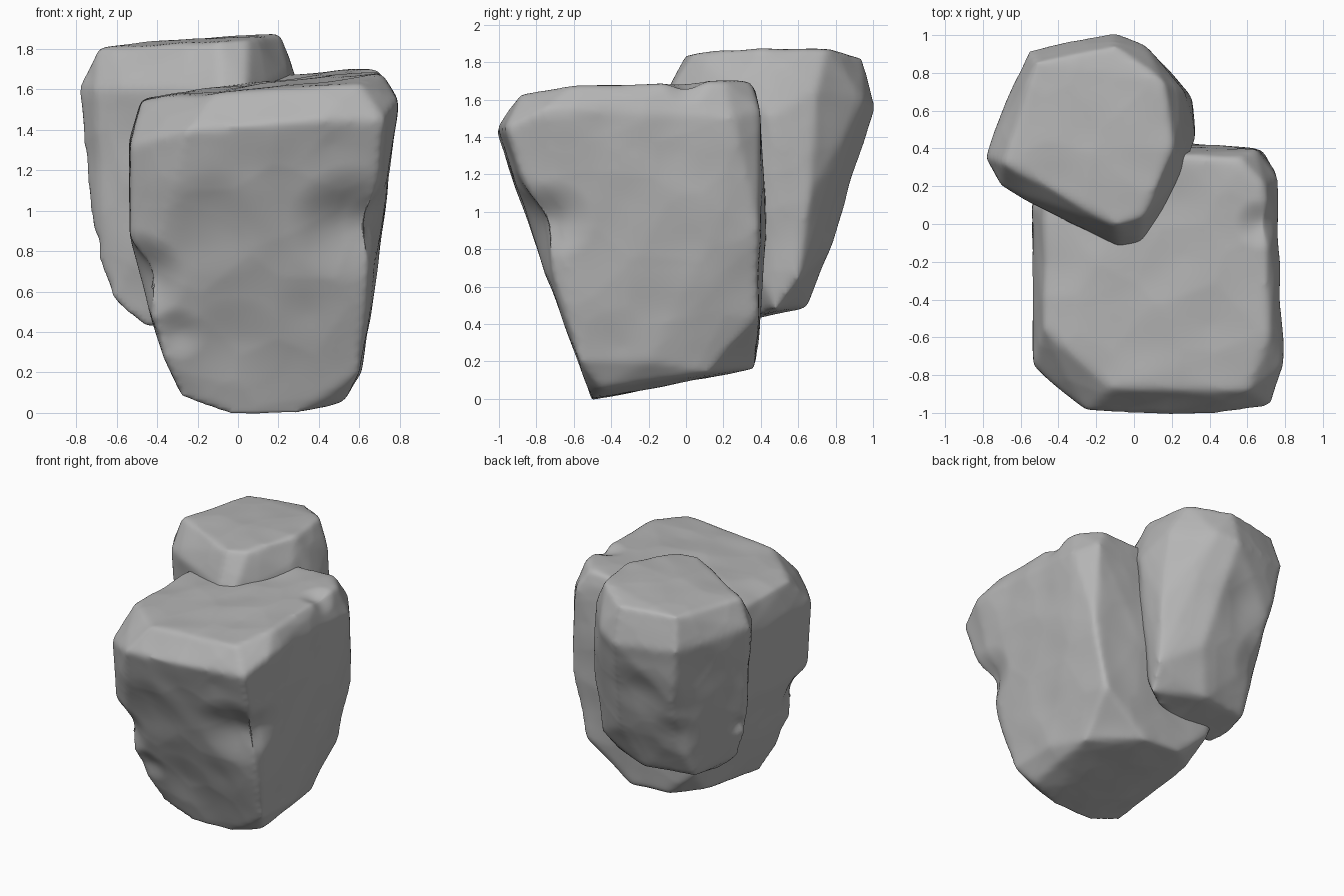
import bpy
import bmesh
from mathutils import Vector, noise

if "Cube" in bpy.data.objects:
    bpy.data.objects.remove(bpy.data.objects["Cube"])

stone = bpy.data.materials.new("grey stone")
stone.use_nodes = True
grey = (0.46, 0.46, 0.46, 1)
stone.diffuse_color = grey
stone.node_tree.nodes["Principled BSDF"].inputs["Base Color"].default_value = grey


def chisel_rock(name, corners, dents, seed):
    """Hull of the corner points, softened, roughened and chipped."""
    bm = bmesh.new()
    for corner in corners:
        bm.verts.new(corner)
    hull = bmesh.ops.convex_hull(bm, input=bm.verts)
    spare = {g for g in hull["geom_interior"] + hull["geom_unused"]
             if isinstance(g, bmesh.types.BMVert)}
    bmesh.ops.delete(bm, geom=list(spare), context="VERTS")
    mesh = bpy.data.meshes.new(name)
    bm.to_mesh(mesh)
    bm.free()
    rock = bpy.data.objects.new(name, mesh)
    bpy.context.collection.objects.link(rock)

    # Even surface with worn edges
    remesh = rock.modifiers.new("even surface", "REMESH")
    remesh.mode = "VOXEL"
    remesh.voxel_size = 0.02
    worn = rock.modifiers.new("worn edges", "SMOOTH")
    worn.factor = 0.5
    worn.iterations = 10
    graph = bpy.context.evaluated_depsgraph_get()
    shaped = bpy.data.meshes.new_from_object(rock.evaluated_get(graph))
    rock.modifiers.clear()
    rock.data = shaped
    bpy.data.meshes.remove(mesh)
    shaped.name = name

    # Broad facets from cellular noise, plus chipped hollows
    normals = [v.normal.copy() for v in shaped.vertices]
    shift = Vector((seed, seed, seed))
    for v, n in zip(shaped.vertices, normals):
        p = v.co.copy()
        near = noise.voronoi(p * 3 + shift)[0]
        push = 0.008 * noise.noise(p * 4 + shift) + 0.015 * (near[0] - 0.4)
        for centre, radius, depth in dents:
            fall = max(0, 1 - (p - Vector(centre)).length / radius)
            push -= depth * fall * fall * (3 - 2 * fall)
        v.co = p + n * push

    shaped.materials.clear()
    shaped.materials.append(stone)
    for face in shaped.polygons:
        face.use_smooth = True
        face.material_index = 0
    return rock


# Large front boulder: base, waist, overhanging lip and tilted top
large_corners = [
    (-.28, -.5, .08), (-.05, -.5, 0), (.3, -.5, 0), (.52, -.45, .06),
    (.6, -.57, .2), (.61, -.2, .2), (.54, .12, .14), (.2, .37, .16),
    (-.1, .37, .18), (-.3, .2, .2), (-.37, -.58, .28), (-.46, -.68, .6),
    (-.53, -.7, .85), (.68, -.64, .7), (.3, -.78, .75), (.72, .2, 1),
    (.68, .39, .9), (-.52, .2, .85), (-.4, .41, .9), (.3, .43, .9),
    (-.35, .39, .4), (.57, .38, .44), (-.25, -1, 1.4), (.4, -1.01, 1.45),
    (.72, -.96, 1.45), (.79, -.75, 1.55), (-.53, -.75, 1.32),
    (-.54, .1, 1.35), (.76, .25, 1.5), (.65, .4, 1.55), (-.48, -.55, 1.55),
    (-.12, -.87, 1.58), (.6, -.88, 1.63), (.71, -.6, 1.67), (.69, .2, 1.7),
    (.55, .35, 1.7), (-.47, .1, 1.55), (.2, .36, 1.66),
]
large_dents = [
    ((-.48, -.68, .68), .24, .07),
    ((.56, -.86, .92), .32, .07),
    ((-.1, -.8, .95), .3, .02),
    ((0, -.62, .35), .25, .02),
    ((.72, -.7, .95), .22, .05),
    ((.67, 0, 1.68), .14, .04),
    ((-.3, -.6, .4), .15, .03),
]
chisel_rock("large_front_rock", large_corners, large_dents, 2.7)

# Small rear boulder: raised crown, wide shoulder and blunt foot
small_corners = [
    (-.69, .32, 1.81), (-.52, .86, 1.82), (-.1, .94, 1.82), (.16, .75, 1.87),
    (.21, .4, 1.88), (.05, .04, 1.85), (-.1, -.01, 1.84),
    (-.79, .35, 1.62), (-.71, .2, 1.6), (-.65, .72, 1.6), (-.56, .92, 1.58),
    (-.1, 1.01, 1.56), (.05, .95, 1.6), (.28, .7, 1.65), (.33, .45, 1.5),
    (.26, .28, 1.65), (.04, -.1, 1.6), (-.08, -.12, 1.6), (-.35, .04, 1.6),
    (-.74, .33, 1.1), (-.48, .86, 1.15), (-.05, .88, 1.15), (.31, .66, 1.1),
    (-.68, .28, .75), (-.62, .26, .57), (-.45, .26, .42), (-.1, .3, .42),
    (-.48, .58, .5), (-.1, .64, .49), (.24, .48, .48), (.28, .6, .64),
    (-.42, .75, .8), (.02, .77, .8),
]
small_dents = [
    ((-.71, .35, .84), .1, .04),
    ((-.45, .77, .84), .2, .03),
    ((-.2, .88, 1.2), .25, .02),
    ((-.66, .7, 1.35), .25, .02),
]
chisel_rock("small_rear_rock", small_corners, small_dents, 8.1)
